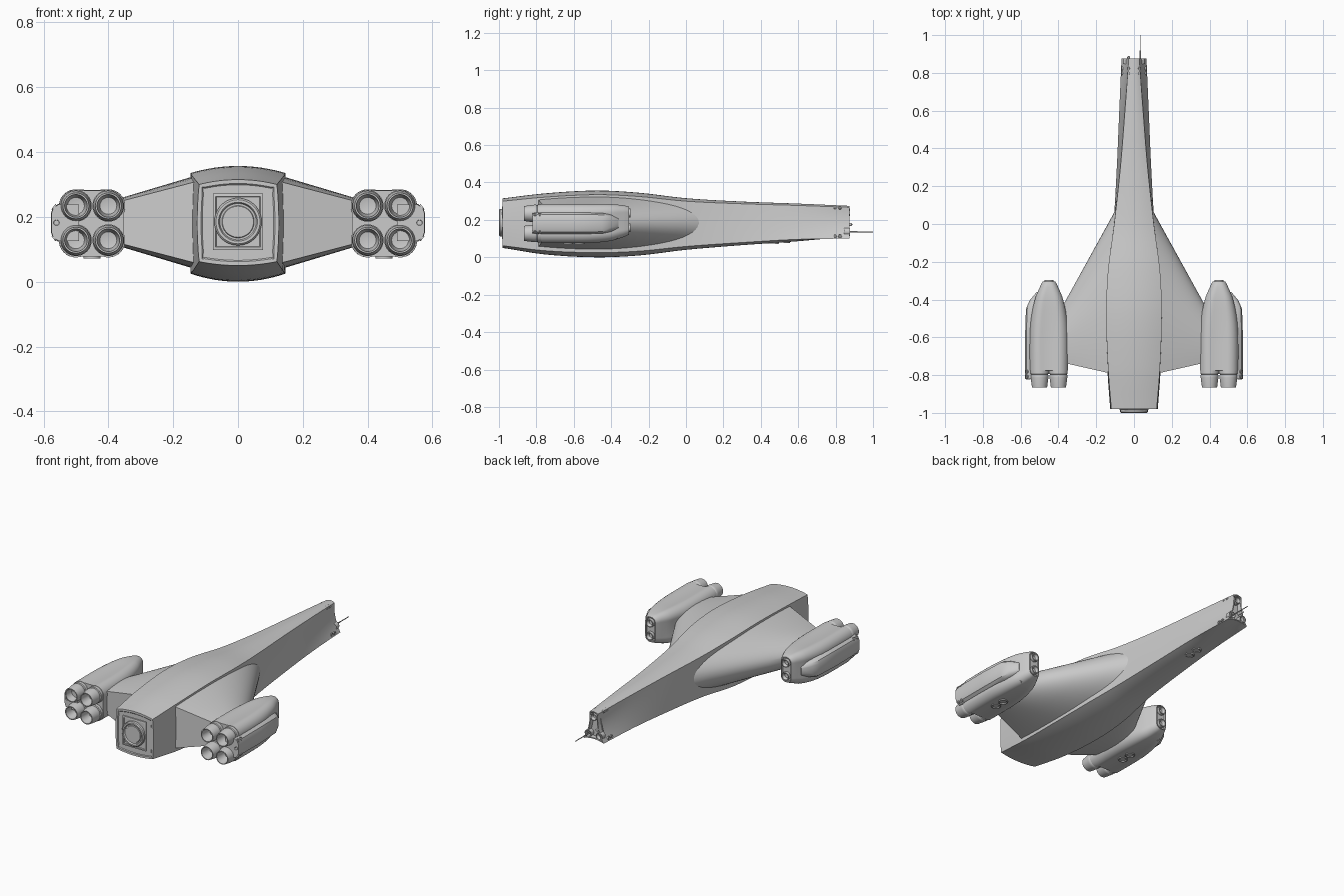
import bpy, bmesh, math
from mathutils import Vector

if "Cube" in bpy.data.objects:
    bpy.data.objects.remove(bpy.data.objects["Cube"])

grey = bpy.data.materials.new("hull_grey")
grey.diffuse_color = (0.6, 0.6, 0.6, 1)
grey.use_nodes = True
grey.node_tree.nodes["Principled BSDF"].inputs["Base Color"].default_value = grey.diffuse_color


def finish(name, bm, mirror=False, angle=32):
    bmesh.ops.remove_doubles(bm, verts=bm.verts, dist=1e-5)
    bmesh.ops.recalc_face_normals(bm, faces=bm.faces)
    for f in bm.faces:
        f.smooth = True
    for e in bm.edges:
        e.smooth = e.calc_face_angle(0) < math.radians(angle)
    me = bpy.data.meshes.new(name)
    bm.to_mesh(me)
    bm.free()
    me.materials.append(grey)
    ob = bpy.data.objects.new(name, me)
    bpy.context.collection.objects.link(ob)
    if mirror:
        ob.modifiers.new("mirror", 'MIRROR')
    return ob


def loft(rings):
    """Skin closed rings of points; returns the mesh and its two end caps."""
    bm = bmesh.new()
    vs = [[bm.verts.new(p) for p in r] for r in rings]
    n = len(vs[0])
    for a, b in zip(vs, vs[1:]):
        for i in range(n):
            j = (i + 1) % n
            bm.faces.new((a[i], a[j], b[j], b[i]))
    caps = bm.faces.new(vs[0][::-1]), bm.faces.new(vs[-1])
    bmesh.ops.recalc_face_normals(bm, faces=bm.faces)
    return bm, caps


def lathe(name, profile, loc, axis, mirror=False, segs=32):
    """Spin (radius, height) pairs about an axis through loc."""
    q = Vector(axis).to_track_quat('Z', 'Y')
    bm = bmesh.new()
    rings = []
    for r, h in profile:
        rings.append([bm.verts.new(Vector(loc) + q @ Vector(
            (r * math.cos(t), r * math.sin(t), h)))
            for t in [2 * math.pi * i / segs for i in range(segs)]])
    for a, b in zip(rings, rings[1:]):
        for i in range(segs):
            j = (i + 1) % segs
            bm.faces.new((a[i], a[j], b[j], b[i]))
    bmesh.ops.dissolve_degenerate(bm, edges=bm.edges, dist=1e-6)
    return finish(name, bm, mirror)


def smooth_rows(rows, steps):
    """Catmull-Rom through table rows."""
    out = []
    for i in range(len(rows) - 1):
        p0, p1 = rows[max(i - 1, 0)], rows[i]
        p2, p3 = rows[i + 1], rows[min(i + 2, len(rows) - 1)]
        h = p2[0] - p1[0]
        for s in range(steps):
            t = s / steps
            row = [p1[0] + h * t]
            for a, b, c, d in list(zip(p0, p1, p2, p3))[1:]:
                m1 = (c - a) / (p2[0] - p0[0]) * h
                m2 = (d - b) / (p3[0] - p1[0]) * h
                row.append((2*t**3 - 3*t*t + 1) * b + (t**3 - 2*t*t + t) * m1
                           + (3*t*t - 2*t**3) * c + (t**3 - t*t) * m2)
            out.append(row)
    return out + [list(rows[-1])]


# Main hull: y, bottom/top half width, bottom/top z, bottom/top arch, side hollow
HULL = [(-0.98, .120, .120, .050, .315, .012, .015, -.006),
        (-0.75, .138, .138, .015, .342, .020, .020, -.004),
        (-0.48, .147, .147, .000, .357, .025, .022, 0),
        (-0.25, .138, .138, .010, .345, .023, .020, 0),
        (0.00, .109, .105, .040, .316, .018, .016, 0),
        (0.30, .091, .072, .065, .298, .014, .012, 0),
        (0.60, .078, .048, .086, .287, .010, .010, .004),
        (0.875, .066, .028, .112, .275, -.012, .008, .014)]
N = 8
rings = []
for y, wb, wt, zb, zt, ab, at, k in smooth_rows(HULL, 6):
    half = []
    for i in range(N):                       # bottom, centre to corner
        t = i / N
        half.append((wb * t, zb + ab * t * t))
    for i in range(N):                       # side
        t = i / N
        half.append((wb + (wt - wb) * t - 4 * k * t * (1 - t),
                     zb + ab + (zt - at - zb - ab) * t))
    for i in range(N + 1):                   # top, corner to centre
        t = 1 - i / N
        half.append((wt * t, zt - at * t * t))
    pts = half + [(-x, z) for x, z in half[-2:0:-1]]
    rings.append([(x, y, z) for x, z in pts])
bm, (rear, front) = loft(rings)
bmesh.ops.inset_individual(bm, faces=[rear], thickness=.012, depth=0)
bmesh.ops.inset_individual(bm, faces=[rear], thickness=.004, depth=-.004)
bmesh.ops.inset_individual(bm, faces=[front], thickness=.006, depth=0)
bmesh.ops.inset_individual(bm, faces=[front], thickness=.002, depth=-.025)
finish("main_hull", bm)

# Rear docking hatch: square frame and round collar
def square(w, y):
    return [(sx * w, y, .185 + sz * w * 1.13)
            for sx, sz in ((-1, -1), (1, -1), (1, 1), (-1, 1))]
bm, _ = loft([square(.077, -.970), square(.077, -.983), square(.069, -.985),
              square(.067, -.981)])
finish("hatch_frame", bm)
lathe("hatch_collar", [(.073, 0), (.073, .022), (.068, .027), (.060, .027),
                       (.056, .018), (.050, .018), (.048, .022), (0, .022)],
      (0, -.973, .185), (0, -1, 0), segs=48)

# Wings: blunt elliptical section, linear taper
def wing_ring(x):
    le = .07 - 1.815 * (x - .10)
    te = -.79 + .227 * (x - .13)
    H = .140 - .30 * (x - .145)
    up = []
    for i in range(25):
        t = (i / 24) ** 1.6
        if t < .6:
            h = math.sqrt(max(0, 1 - (1 - t / .6) ** 2))
        else:
            h = 1 - .13 * ((t - .6) / .4) ** 2
        up.append((le + (te - le) * t, H * h))
    pts = up + [(y, -h) for y, h in up[:0:-1]]
    return [(x, y, .183 + h) for y, h in pts]
bm, _ = loft([wing_ring(x) for x in (.06, .15, .24, .32, .40)])
finish("wing", bm, True)

# Engine pod bodies: four soft lobes tapering forward
POD = [(-.775, .050, .0530, .052, .180), (-.60, .050, .0530, .052, .180),
       (-.50, .044, .0530, .051, .181), (-.40, .030, .0530, .045, .186),
       (-.335, .012, .0480, .037, .193), (-.305, .004, .0450, .030, .196)]
rings = []
for y, dx, dz, r, cz in smooth_rows(POD, 4):
    ring = []
    for q, (sx, sz) in enumerate(((1, 1), (-1, 1), (-1, -1), (1, -1))):
        spread = 20 * min(1, dx / .05)
        for i in range(11):
            a = math.radians(q * 90 - spread + (90 + 2 * spread) * i / 10)
            ring.append((.45 + sx * dx + r * math.cos(a), y,
                         cz + sz * dz + r * math.sin(a)))
    rings.append(ring)
bm, (back, nose) = loft(rings)
bmesh.ops.inset_individual(bm, faces=[nose], thickness=.005, depth=0)
bmesh.ops.inset_individual(bm, faces=[nose], thickness=.002, depth=-.008)
finish("engine_pod", bm, True)

# Outer fairing on each pod
rings = []
for y, xo, hz in ((-.82, .576, .056), (-.60, .577, .058), (-.45, .572, .055),
                  (-.405, .553, .046), (-.36, .515, .030)):
    xi = .49
    c = .022
    rings.append([(xi, y, .182 - hz), (xo - c, y, .182 - hz),
                  (xo - c * .3, y, .182 - hz * .82), (xo, y, .182 - hz * .5),
                  (xo, y, .182 + hz * .5), (xo - c * .3, y, .182 + hz * .82),
                  (xo - c, y, .182 + hz), (xi, y, .182 + hz)])
bm, _ = loft(rings)
finish("pod_fairing", bm, True)

# Main nozzles, four on each pod
for x in (.400, .500):
    for z in (.128, .234):
        lathe("main_nozzle", [(.049, 0), (.049, .025), (.044, .028), (.047, .033),
                              (.047, .045), (.040, .098), (.035, .098),
                              (.031, .060), (.026, .035), (0, .030)],
              (x, -.768, z), (0, -1, 0), True)

# Forward thrusters on pods and nose
CUP = [(.024, -.02), (.024, .010), (.019, .010), (.012, -.006), (0, -.008)]
for z in (.158, .236):
    lathe("pod_front_thruster", CUP, (.45, -.306, z), (0, 1, 0), True, 24)
lathe("nose_top_thruster", [(r * .85, h) for r, h in CUP],
      (0, .866, .240), (0, 1, 0), segs=24)
lathe("nose_lower_thruster", [(r * .9, h) for r, h in CUP],
      (.037, .866, .136), (0, 1, 0), True, 24)

# Nose probe and sensor stubs
lathe("probe", [(0, 0), (.004, 0), (.004, .06), (.0025, .065), (.0025, .146),
                (0, .146)], (.033, .854, .136), (0, 1, 0), segs=10)
lathe("sensor_stub", [(0, 0), (.008, 0), (.008, .035), (0, .04)],
      (-.028, .85, .175), (0, 1, 0), segs=12)

# Lift thrusters underneath
RIM = [(.026, -.012), (.026, .004), (.021, .004), (.017, -.001), (0, -.001)]
for dy in (-.030, .030):
    lathe("hull_lift_thruster", RIM, (0, .50 + dy, .079 - .07 * dy * -1),
          (0, -.07, -1), segs=24)
    lathe("pod_lift_thruster", RIM, (.45, -.60 + dy, .076), (0, 0, -1), True, 24)

# Small attitude jets in pairs
JET = [(.010, -.010), (.010, .002), (.007, .002), (.005, -.002), (0, -.002)]
for dy in (-.013, .013):
    for name, loc, axis in (
            ("nose_upper_jet", (.029, .81 + dy, .266), (.8, 0, .6)),
            ("nose_lower_jet", (.066, .81 + dy, .114), (1, 0, .2)),
            ("pod_upper_jet", (.490, -.39 + dy, .275), (.5, .1, .85)),
            ("pod_lower_jet", (.490, -.39 + dy, .100), (.5, .1, -.85)),
            ("fairing_upper_jet", (.568, -.795 + dy, .230), (.8, 0, .6)),
            ("fairing_lower_jet", (.568, -.795 + dy, .134), (.8, 0, -.6))):
        lathe(name, JET, loc, axis, True, 12)
lathe("fairing_rear_jet", [(r * 1.3, h) for r, h in JET], (.560, -.82, .182),
      (0, -1, 0), True, 16)
